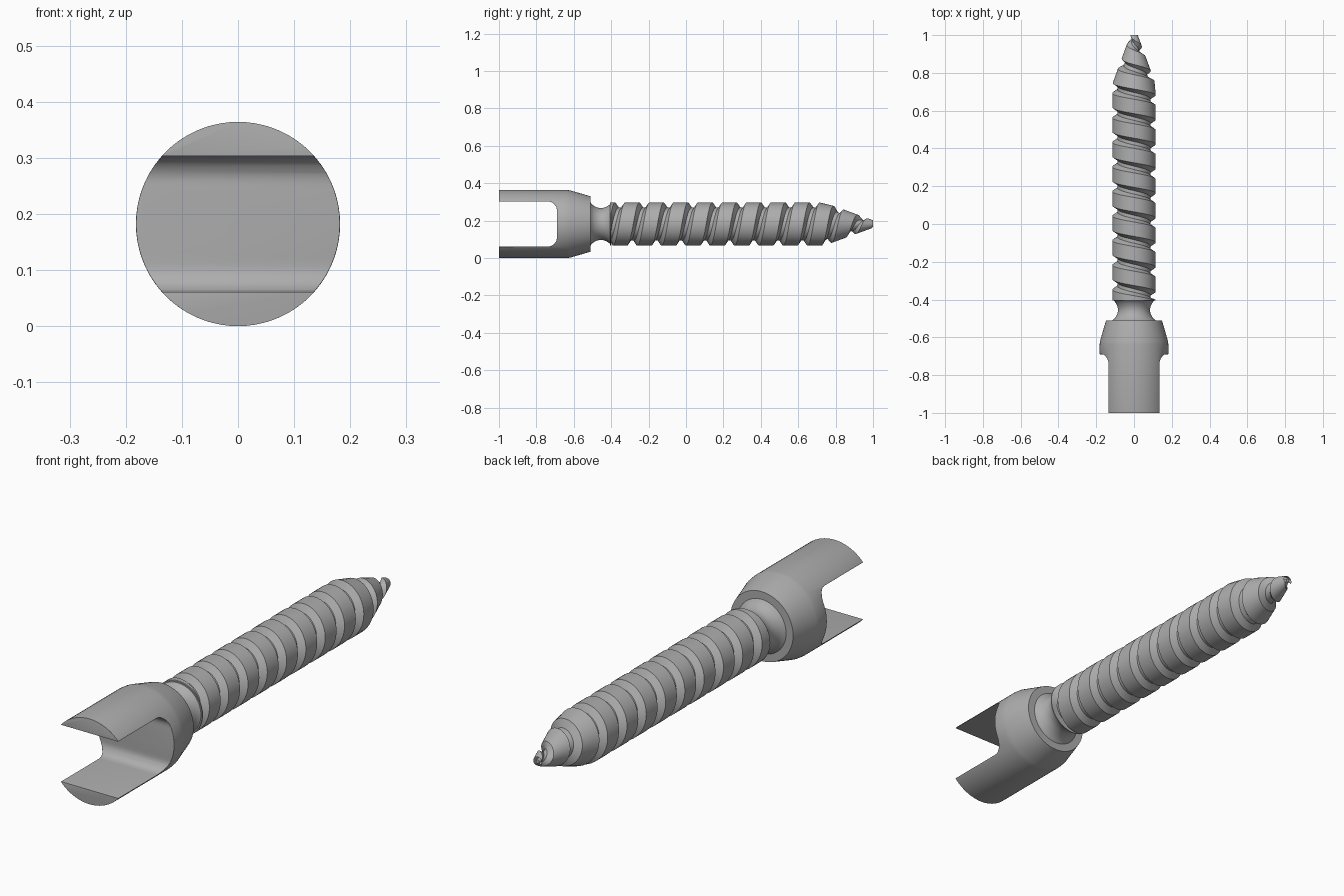
import bpy, bmesh, math

cube = bpy.data.objects.get("Cube")
if cube:
    bpy.data.objects.remove(cube)

AXIS_Z = 0.182
STEEL = (0.42, 0.42, 0.42, 1)
mat = bpy.data.materials.new("steel grey")
mat.use_nodes = True
mat.diffuse_color = STEEL
mat.node_tree.nodes["Principled BSDF"].inputs["Base Color"].default_value = STEEL


def finish(name, bm):
    bmesh.ops.remove_doubles(bm, verts=bm.verts, dist=1e-5)
    bmesh.ops.recalc_face_normals(bm, faces=bm.faces)
    mesh = bpy.data.meshes.new(name)
    bm.to_mesh(mesh)
    bm.free()
    mesh.materials.append(mat)
    ob = bpy.data.objects.new(name, mesh)
    bpy.context.collection.objects.link(ob)
    return ob


def select(ob):
    bpy.ops.object.select_all(action='DESELECT')
    ob.select_set(True)
    bpy.context.view_layer.objects.active = ob


def smooth(ob, degrees):
    select(ob)
    bpy.ops.object.shade_smooth_by_angle(angle=math.radians(degrees))


def revolve(name, profile, sides=72):
    """Turn (y, radius) points around the long axis and cap both ends."""
    bm = bmesh.new()
    rings = []
    for y, r in profile:
        angles = [math.tau * i / sides for i in range(sides)]
        rings.append([bm.verts.new((r * math.sin(a), y, AXIS_Z + r * math.cos(a))) for a in angles])
    for a, b in zip(rings, rings[1:]):
        for i in range(sides):
            j = (i + 1) % sides
            bm.faces.new((a[i], a[j], b[j], b[i]))
    bm.faces.new(rings[0])
    bm.faces.new(rings[-1])
    return finish(name, bm)


def prism(name, outline, half):
    """Extrude a (y, z) outline across the full width."""
    bm = bmesh.new()
    sides = [[bm.verts.new((x, y, z)) for y, z in outline] for x in (-half, half)]
    bm.faces.new(sides[0])
    bm.faces.new(sides[1])
    n = len(outline)
    for i in range(n):
        j = (i + 1) % n
        bm.faces.new((sides[0][i], sides[0][j], sides[1][j], sides[1][i]))
    return finish(name, bm)


def cut(ob, cutter):
    mod = ob.modifiers.new("cut", 'BOOLEAN')
    mod.operation = 'DIFFERENCE'
    mod.solver = 'EXACT'
    mod.object = cutter
    select(ob)
    bpy.ops.object.modifier_apply(modifier=mod.name)
    bpy.data.objects.remove(cutter)


def round_edges(ob, width, degrees):
    mod = ob.modifiers.new("round", 'BEVEL')
    mod.width = width
    mod.segments = 4
    mod.limit_method = 'ANGLE'
    mod.angle_limit = math.radians(degrees)
    select(ob)
    bpy.ops.object.modifier_apply(modifier=mod.name)


# Forked head: turned body, slot with rounded floor corners, trimmed prong ends
head = revolve("forked_head", [(-1.1, 0.182), (-0.64, 0.182), (-0.62, 0.18), (-0.51, 0.148)])
half, floor, fillet = 0.121, -0.69, 0.05
slot = [(-1.3, AXIS_Z - half)]
for sign in (-1, 1):
    arc = []
    for i in range(9):
        a = math.pi / 2 * i / 8
        arc.append((floor - fillet + fillet * math.sin(a),
                    AXIS_Z + sign * (half - fillet + fillet * math.cos(a))))
    slot += arc if sign < 0 else arc[::-1]
slot.append((-1.3, AXIS_Z + half))
cut(head, prism("slot_cutter", slot, 0.4))
round_edges(head, 0.02, 80)
cut(head, prism("end_cutter", [(-1.4, -0.3), (-1, -0.3), (-1, 0.7), (-1.4, 0.7)], 0.5))
round_edges(head, 0.005, 75)
smooth(head, 35)

# Waisted neck between head and shank
neck = [(-0.53, 0.12)]
for i in range(13):
    u = i / 12
    neck.append((-0.51 + 0.11 * u, 0.115 - 0.03 * math.sin(math.pi * u) ** 0.7))
smooth(revolve("neck", neck), 35)

# Threaded shank: one left-handed helical surface tapering to the tip
START, END, PITCH, STEPS = -0.4, 1.0, 0.13, 48
CROSS = [(-0.038, 1), (0.038, 1), (0.056, 0), (0.074, 0)]


def crest_radius(y):
    return 0.115 - 0.095 * max(0, (y - 0.74) / (END - 0.74))


bm = bmesh.new()
rows = []
turns = 14
for k in range(turns * STEPS + 1):
    t = math.tau * k / STEPS
    centre = START - PITCH * 1.5 + PITCH * k / STEPS
    centre += (0.72 - 0.25 * PITCH - START) % PITCH
    row = []
    for off, crest in CROSS + [(CROSS[0][0] + PITCH, 1)]:
        y = min(max(centre + off, START), END)
        r = crest_radius(y)
        if not crest:
            r -= min(0.028, r * 0.55)
        row.append(bm.verts.new((-r * math.sin(t), y, AXIS_Z + r * math.cos(t))))
    rows.append(row)
for a, b in zip(rows, rows[1:]):
    for i in range(len(CROSS)):
        quad = (a[i], a[i + 1], b[i + 1], b[i])
        ys = [v.co.y for v in quad]
        if max(ys) - min(ys) > 1e-6:
            bm.faces.new(quad)
bmesh.ops.delete(bm, geom=[v for v in bm.verts if not v.link_faces], context='VERTS')
shank = finish("threaded_shank", bm)
smooth(shank, 25)

# Solid core that closes both ends of the thread
core = revolve("shank_core", [(START - 0.005, 0.114), (START, 0.114), (START, 0.086), (0.74, 0.086),
                              (END - 0.04, 0.014), (END, 0.008)], 48)
smooth(core, 25)
